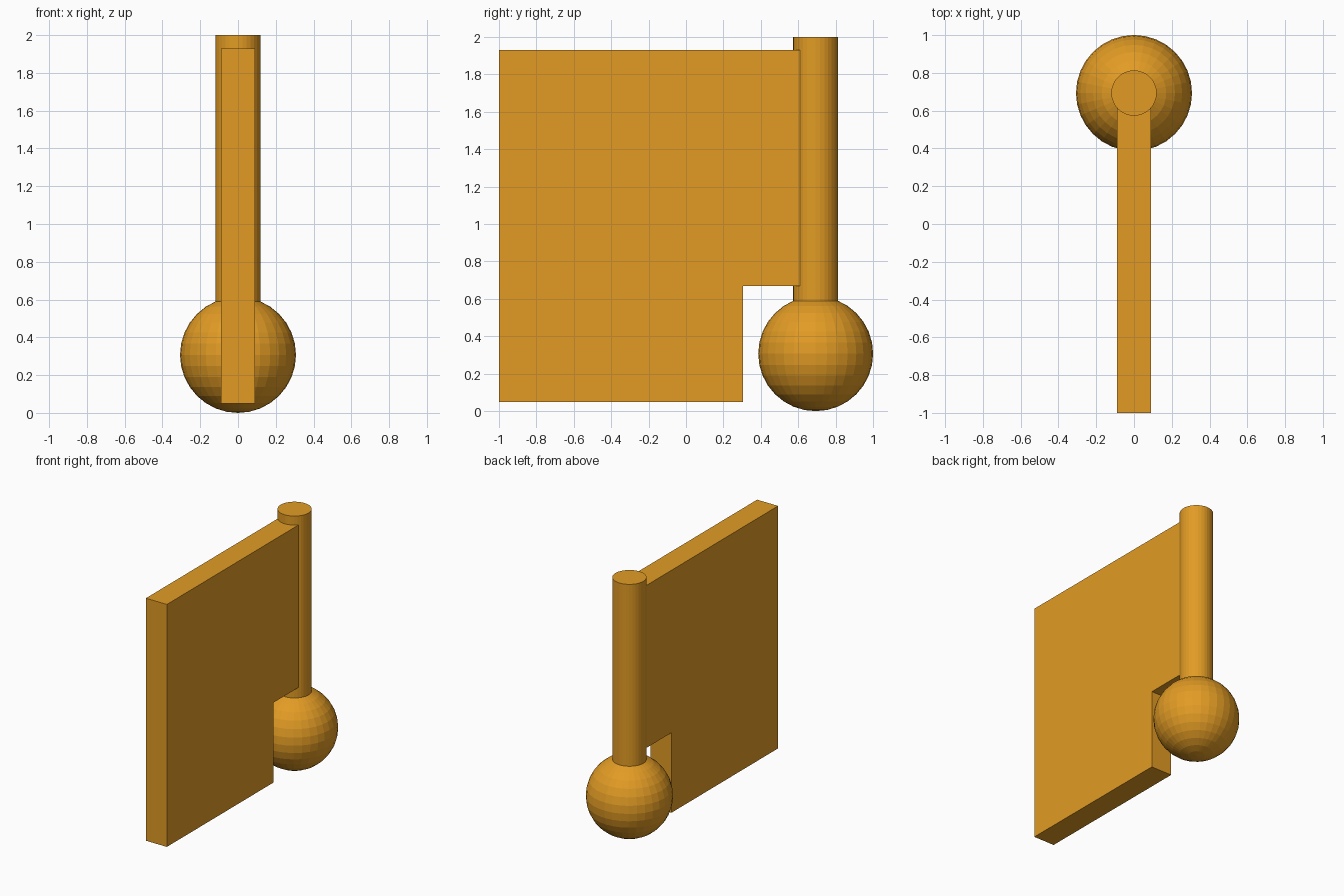
import bpy, bmesh

if "Cube" in bpy.data.objects:
    bpy.data.objects.remove(bpy.data.objects["Cube"])

amber = bpy.data.materials.new("amber")
amber.diffuse_color = (0.76, 0.33, 0.018, 1)
amber.use_nodes = True
amber.node_tree.nodes["Principled BSDF"].inputs["Base Color"].default_value = amber.diffuse_color

POST_Y = 0.693
BALL_R = 0.307


def finish(obj, name):
    obj.name = name
    obj.data.materials.append(amber)


# Ball at the foot of the post
bpy.ops.mesh.primitive_uv_sphere_add(segments=32, ring_count=16, radius=BALL_R,
                                     location=(0, POST_Y, BALL_R))
finish(bpy.context.object, "ball")

# Round post, sunk slightly into the ball
z0, z1 = 0.585, 2.0
bpy.ops.mesh.primitive_cylinder_add(vertices=32, radius=0.12, depth=z1 - z0,
                                    location=(0, POST_Y, (z0 + z1) / 2))
finish(bpy.context.object, "post")

# Flat panel with a notch clearing the ball: side profile extruded along x
profile = [(-1, 0.05), (0.305, 0.05), (0.305, 0.67),
           (0.61, 0.67), (0.61, 1.93), (-1, 1.93)]
half = 0.09
bm = bmesh.new()
face = bm.faces.new([bm.verts.new((-half, y, z)) for y, z in profile])
ext = bmesh.ops.extrude_face_region(bm, geom=[face])
bmesh.ops.translate(bm, vec=(2 * half, 0, 0),
                    verts=[g for g in ext["geom"] if isinstance(g, bmesh.types.BMVert)])
bmesh.ops.recalc_face_normals(bm, faces=bm.faces)
mesh = bpy.data.meshes.new("panel")
bm.to_mesh(mesh)
bm.free()
panel = bpy.data.objects.new("panel", mesh)
bpy.context.collection.objects.link(panel)
finish(panel, "panel")
